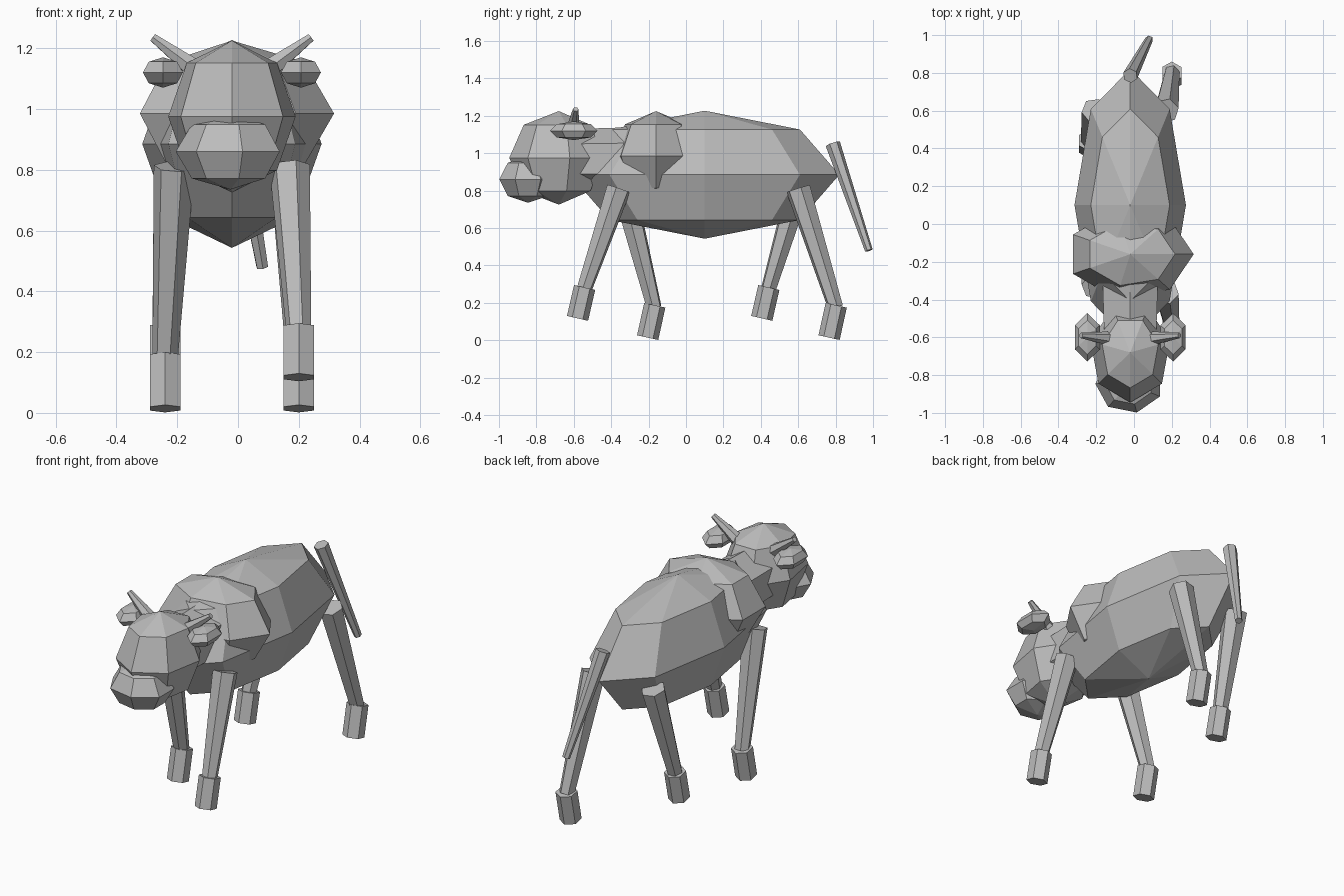
import bpy
import bmesh
from math import sin, cos, pi, radians
from mathutils import Vector

old = bpy.data.objects.get("Cube")
if old:
    bpy.data.objects.remove(old, do_unlink=True)

grey = bpy.data.materials.new("plain grey")
grey.use_nodes = True
grey.diffuse_color = (0.5, 0.5, 0.5, 1)
grey.node_tree.nodes["Principled BSDF"].inputs["Base Color"].default_value = (0.5, 0.5, 0.5, 1)

MID = -0.02  # the animal's centre line


def finish(name, bm):
    bmesh.ops.recalc_face_normals(bm, faces=bm.faces[:])
    mesh = bpy.data.meshes.new(name)
    bm.to_mesh(mesh)
    bm.free()
    mesh.materials.append(grey)
    obj = bpy.data.objects.new(name, mesh)
    bpy.context.scene.collection.objects.link(obj)
    return obj


def ellipsoid(name, centre, radii, segments, start=0):
    """Faceted ball: two poles and three rings, first vertex at angle start."""
    bm = bmesh.new()
    c = Vector(centre)

    def point(lat, lon):
        unit = (cos(lat) * cos(lon), cos(lat) * sin(lon), sin(lat))
        return bm.verts.new(c + Vector(r * u for r, u in zip(radii, unit)))

    turns = [radians(start) + 2 * pi * i / segments for i in range(segments)]
    rings = [[point(lat, lon) for lon in turns] for lat in (pi / 4, 0, -pi / 4)]
    top, bottom = point(pi / 2, 0), point(-pi / 2, 0)
    for i in range(segments):
        j = (i + 1) % segments
        bm.faces.new((top, rings[0][i], rings[0][j]))
        bm.faces.new((bottom, rings[2][j], rings[2][i]))
        for a, b in zip(rings, rings[1:]):
            bm.faces.new((a[i], b[i], b[j], a[j]))
    return finish(name, bm)


def rod(name, start, end, r_start, r_end, sides=6):
    """Tapered prism between two points."""
    bm = bmesh.new()
    a, b = Vector(start), Vector(end)
    bmesh.ops.create_cone(bm, cap_ends=True, segments=sides, radius1=r_start,
                          radius2=r_end, depth=(b - a).length)
    turn = Vector((0, 0, 1)).rotation_difference((b - a).normalized())
    obj = finish(name, bm)
    obj.rotation_mode = 'QUATERNION'
    obj.rotation_quaternion = turn
    obj.location = (a + b) / 2
    return obj


# Body, shoulder hump, neck
ellipsoid("body", (MID, 0.1, 0.885), (0.295, 0.72, 0.342), 8)
ellipsoid("shoulder_hump", (MID, -0.16, 0.985), (0.336, 0.24, 0.24), 7)
rod("neck", (MID, -0.25, 0.97), (MID, -0.58, 0.97), 0.17, 0.16)

# Head and muzzle
ellipsoid("head", (MID, -0.68, 0.975), (0.215, 0.265, 0.25), 7, -90)
ellipsoid("muzzle", (-0.025, -0.845, 0.86), (0.18, 0.157, 0.125), 7, 180)

# Ears and horns
for side, s in (("left", 1), ("right", -1)):
    ellipsoid(side + "_ear", (MID + s * 0.227, -0.6, 1.12), (0.076, 0.128, 0.05), 6, 90)
    rod(side + "_horn", (MID + s * 0.12, -0.605, 1.13), (MID + s * 0.26, -0.59, 1.235), 0.036, 0.015)

# Legs in mid-stride: name, side, hip y, ankle (y, z), sole (y, z)
legs = [
    ("front_left", 1, -0.36, (-0.545, 0.27), (-0.58, 0.117)),
    ("front_right", -1, -0.33, (-0.17, 0.175), (-0.205, 0.014)),
    ("hind_left", 1, 0.6, (0.8, 0.175), (0.765, 0.014)),
    ("hind_right", -1, 0.6, (0.44, 0.27), (0.405, 0.117)),
]
for name, s, hip, ankle, sole in legs:
    foot_x = MID + s * 0.22
    rod(name + "_leg", (MID + s * 0.19, hip, 0.81), (foot_x, *ankle), 0.068, 0.042)
    ankle_top = (foot_x, ankle[0] + 0.003, ankle[1] + 0.012)
    rod(name + "_hoof", ankle_top, (foot_x, *sole), 0.058, 0.058)

# Tail, swung to one side
rod("tail", (MID, 0.785, 1.05), (0.08, 0.978, 0.48), 0.04, 0.021)
